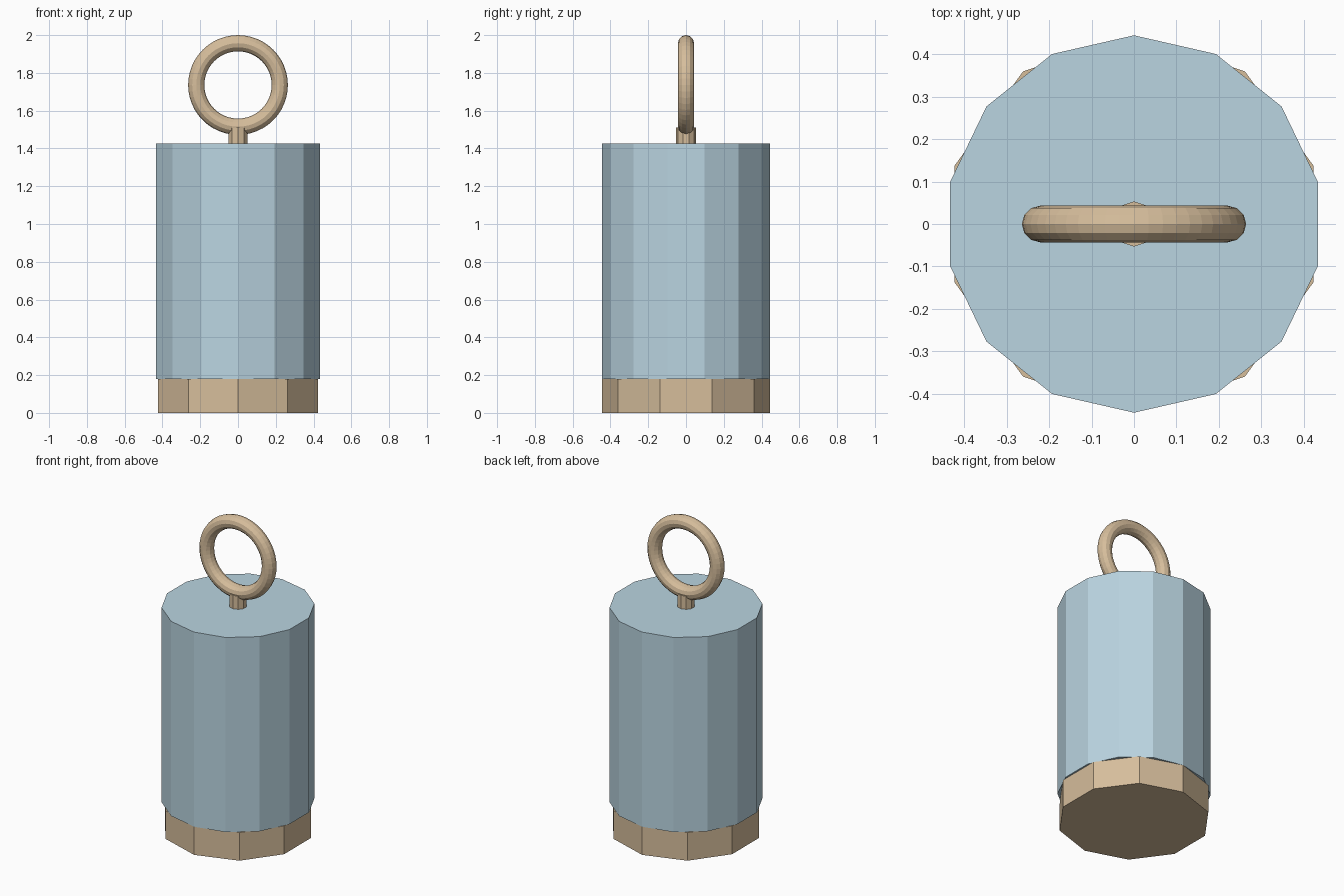
import bpy
from math import radians

if "Cube" in bpy.data.objects:
    bpy.data.objects.remove(bpy.data.objects["Cube"])


def material(name, color):
    m = bpy.data.materials.new(name)
    m.diffuse_color = (*color, 1)
    m.use_nodes = True
    m.node_tree.nodes["Principled BSDF"].inputs["Base Color"].default_value = m.diffuse_color
    return m


blue = material("pale_blue", (0.49, 0.66, 0.75))
tan = material("tan", (0.67, 0.51, 0.33))


def finish(name, mat):
    ob = bpy.context.object
    ob.name = name
    ob.data.materials.append(mat)
    bpy.ops.object.transform_apply(location=False, rotation=True, scale=True)
    return ob


def cylinder(name, sides, radius, z0, z1, mat):
    bpy.ops.mesh.primitive_cylinder_add(vertices=sides, radius=radius, depth=z1 - z0,
                                        location=(0, 0, (z0 + z1) / 2))
    return finish(name, mat)


# Base, body and stem: low-poly prisms with a corner on the y axis
cylinder("base", 10, 0.444, 0, 0.18, tan)
cylinder("body", 14, 0.444, 0.18, 1.425, blue)
cylinder("ring_stem", 10, 0.053, 1.425, 1.51, tan)

# Upright ring facing the front
bpy.ops.mesh.primitive_torus_add(major_segments=48, minor_segments=12,
                                 major_radius=0.221, minor_radius=0.043,
                                 location=(0, 0, 1.736), rotation=(radians(90), 0, 0))
finish("ring", tan)
